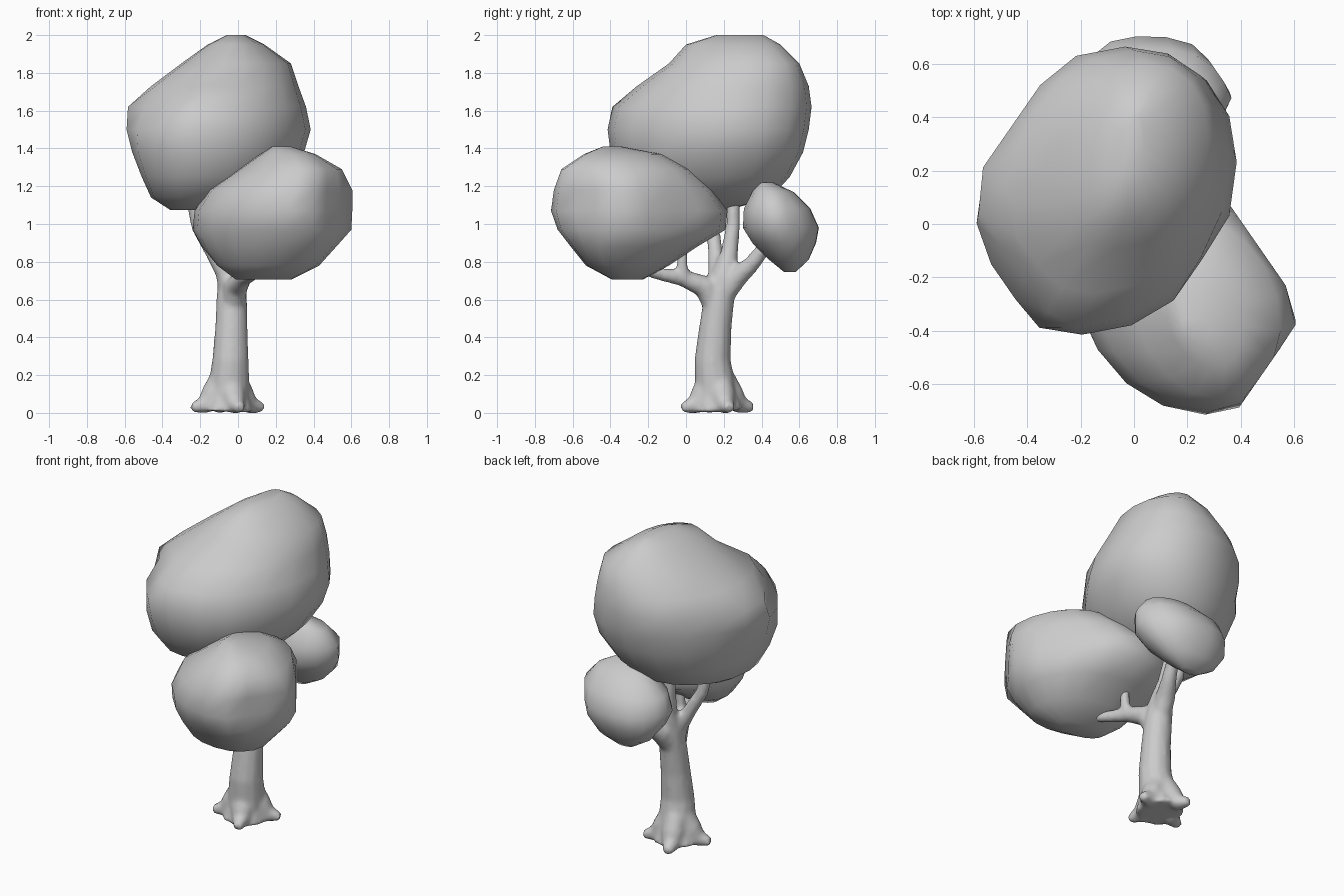
import bpy, bmesh, math
from mathutils import Vector

if "Cube" in bpy.data.objects:
    bpy.data.objects.remove(bpy.data.objects["Cube"])


def loft(bm, rings):
    # skin a list of equally sized point rings and cap both ends
    loops = [[bm.verts.new(p) for p in ring] for ring in rings]
    n = len(loops[0])
    for a, b in zip(loops, loops[1:]):
        for i in range(n):
            j = (i + 1) % n
            bm.faces.new((a[i], a[j], b[j], b[i]))
    bm.faces.new(list(reversed(loops[0])))
    bm.faces.new(loops[-1])


def finish(bm, name):
    bmesh.ops.recalc_face_normals(bm, faces=bm.faces)
    for f in bm.faces:
        f.smooth = True
    me = bpy.data.meshes.new(name)
    bm.to_mesh(me)
    bm.free()
    ob = bpy.data.objects.new(name, me)
    bpy.context.collection.objects.link(ob)
    return ob


def full(v, e=0.95):
    # slightly squarer than a circle
    return math.copysign(abs(v) ** e, v)


DIAG_W = Vector((.82, .57))
DIAG_Q = Vector((-.82, .57))


def foliage(name, skew, w_lim, q_lim, levels, shave_z=9, sides=18):
    # each level: z, x min, x max, y min, y max; skew leans the oval diagonally
    # w_lim and q_lim flatten the sides along two diagonals
    rings = []
    for z, x0, x1, y0, y1 in levels:
        ring = []
        low = w_lim[0] + 0.6 * max(0, z - shave_z)
        for i in range(sides):
            t = math.tau * i / sides
            p = Vector(((x0 + x1) / 2 + (x1 - x0) / 2 * full(math.cos(t)),
                        (y0 + y1) / 2 + (y1 - y0) / 2 * full(math.sin(t + skew))))
            for axis, (lo, hi) in ((DIAG_W, (low, w_lim[1])), (DIAG_Q, q_lim)):
                d = p.dot(axis)
                p += axis * (min(max(d, lo), hi) - d)
            ring.append((p.x, p.y, z))
        rings.append(ring)
    bm = bmesh.new()
    loft(bm, rings)
    return finish(bm, name)


def limb(bm, pts, sides=12):
    # tapered tube through points (x, y, z, radius)
    rings = []
    for i, p in enumerate(pts):
        a, b = pts[max(i - 1, 0)], pts[min(i + 1, len(pts) - 1)]
        q = Vector((0, 0, 1)).rotation_difference(Vector(b[:3]) - Vector(a[:3]))
        rings.append([Vector(p[:3]) + q @ Vector((p[3] * math.cos(math.tau * k / sides),
                                                  p[3] * math.sin(math.tau * k / sides), 0))
                      for k in range(sides)])
    loft(bm, rings)


# Foliage clumps
foliage("upper_foliage", 0.2, (-.525, .53), (-.285, .585), [
    (1.075, -.36, -.05, -.10, .23), (1.14, -.46, .15, -.25, .45),
    (1.25, -.51, .27, -.35, .55), (1.38, -.56, .35, -.40, .62),
    (1.50, -.59, .385, -.415, .65), (1.62, -.61, .36, -.39, .665),
    (1.73, -.46, .32, -.26, .65), (1.85, -.30, .28, -.09, .60),
    (1.95, -.16, .14, .0, .50), (2.00, -.06, .04, .16, .41)], shave_z=1.5)
foliage("front_foliage", -0.22, (-.38, .335), (-.715, .2), [
    (.705, -.01, .28, -.39, -.23), (.78, -.11, .43, -.53, -.09),
    (.88, -.19, .52, -.61, .06), (.97, -.24, .60, -.68, .21),
    (1.07, -.23, .605, -.715, .22), (1.18, -.16, .605, -.70, .14),
    (1.29, .0, .55, -.66, .02), (1.37, .12, .41, -.54, -.13),
    (1.41, .18, .28, -.44, -.34)])
foliage("rear_foliage", -0.05, (.075, .58), (-.04, .485), [
    (.745, -.02, .10, .52, .58), (.81, -.13, .22, .44, .65),
    (.90, -.20, .31, .35, .69), (.98, -.23, .36, .30, .705),
    (1.08, -.19, .365, .305, .66), (1.17, -.07, .29, .35, .57),
    (1.22, .03, .19, .39, .46)])

# Trunk and branches
bm = bmesh.new()
limb(bm, [(-.055, .165, .012, .145), (-.05, .16, .10, .114), (-.04, .14, .28, .097),
          (-.035, .155, .45, .087), (-.033, .175, .60, .082), (-.035, .20, .72, .072),
          (-.045, .23, .85, .047), (-.06, .25, 1.0, .037), (-.07, .25, 1.20, .034)])
limb(bm, [(-.035, .17, .53, .06), (-.01, .10, .67, .064), (.03, -.02, .715, .045),
          (.08, -.14, .735, .034), (.14, -.26, .76, .022)])
limb(bm, [(.035, 0, .71, .035), (.05, -.02, .77, .03), (.055, -.02, .90, .026)])
limb(bm, [(-.035, .17, .60, .06), (-.07, .165, .74, .05), (-.14, .155, .86, .04),
          (-.21, .14, .98, .037), (-.25, .12, 1.16, .034)])
limb(bm, [(-.035, .18, .60, .06), (-.01, .27, .72, .058), (.03, .35, .79, .044),
          (.07, .45, .92, .034)])

# Flared roots
for deg in (290, 20, 108, 198):
    a = math.radians(deg)
    c, s = math.cos(a), math.sin(a)
    limb(bm, [(-.055 + d * c, .165 + d * s, z, r)
              for d, z, r in ((.035, .18, .065), (.08, .09, .07), (.13, .04, .05), (.20, .025, .026))])

# Keep the base on the ground plane
for v in bm.verts:
    v.co.z = max(v.co.z, 0.0)
trunk = finish(bm, "trunk")

# Fuse the limbs into one smooth skin
rm = trunk.modifiers.new("fuse", 'REMESH')
rm.mode = 'VOXEL'
rm.voxel_size = 0.014
rm.use_smooth_shade = True
sm = trunk.modifiers.new("soften", 'SMOOTH')
sm.factor = 0.5
sm.iterations = 6
